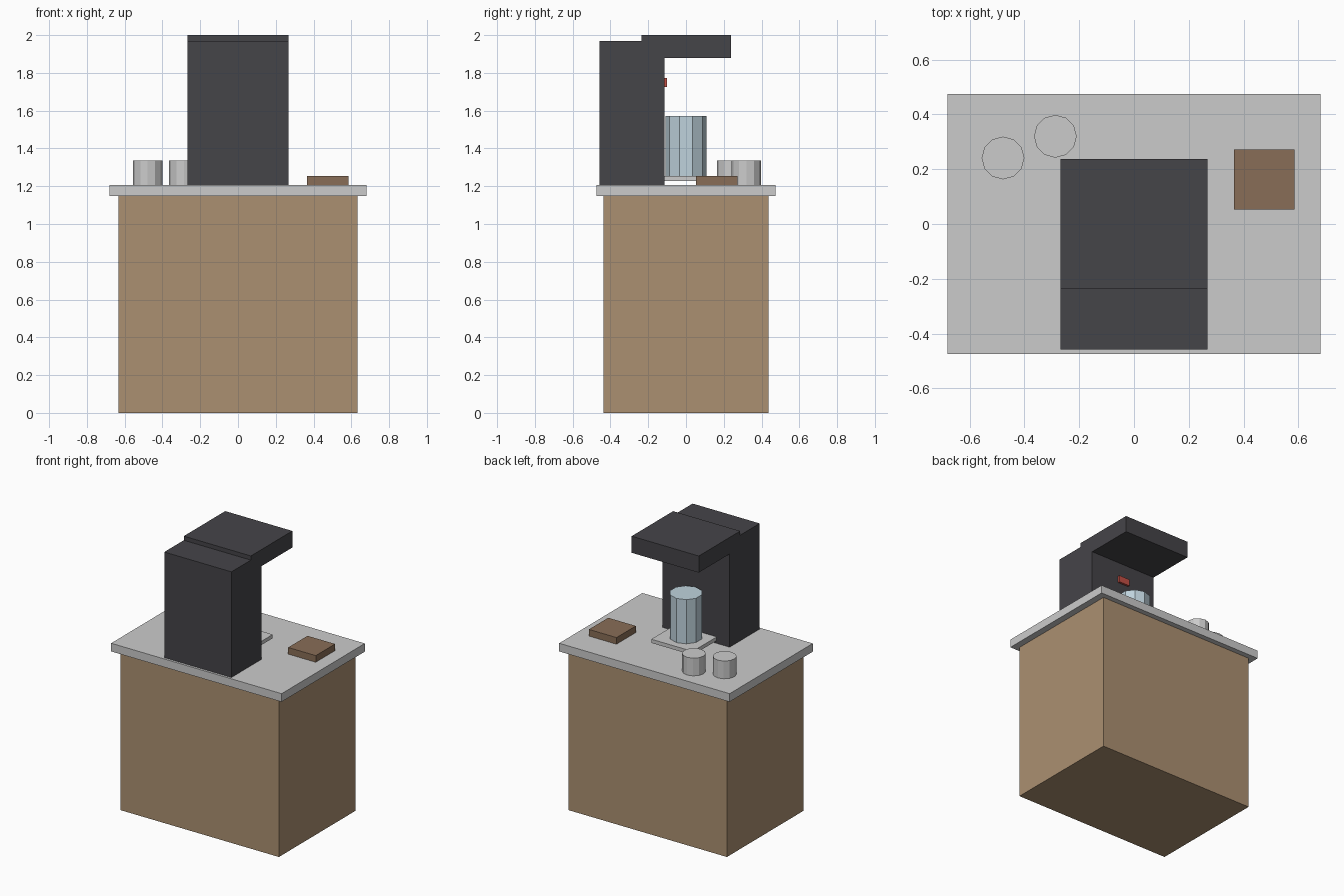
import bpy

if "Cube" in bpy.data.objects:
    bpy.data.objects.remove(bpy.data.objects["Cube"])


def material(name, colour):
    m = bpy.data.materials.new(name)
    m.diffuse_color = (*colour, 1)
    m.use_nodes = True
    m.node_tree.nodes["Principled BSDF"].inputs["Base Color"].default_value = m.diffuse_color
    return m


def finish(name, mat):
    obj = bpy.context.object
    obj.name = name
    if mat:
        obj.data.materials.append(mat)
    return obj


def box(name, x, y, z, mat=None):
    """Box given as (min, max) ranges along each axis."""
    bpy.ops.mesh.primitive_cube_add(size=1, location=[sum(r) / 2 for r in (x, y, z)])
    obj = finish(name, mat)
    obj.scale = [r[1] - r[0] for r in (x, y, z)]
    bpy.ops.object.transform_apply(location=False, rotation=False, scale=True)
    return obj


def cylinder(name, x, y, z, radius, sides, mat=None):
    bpy.ops.mesh.primitive_cylinder_add(vertices=sides, radius=radius,
                                        depth=z[1] - z[0], location=(x, y, sum(z) / 2))
    return finish(name, mat)


wood = material("light_wood", (0.41, 0.28, 0.165))
dark_wood = material("dark_wood", (0.25, 0.155, 0.095))
charcoal = material("charcoal", (0.06, 0.058, 0.066))
glass = material("glass", (0.52, 0.65, 0.72))
red = material("red", (0.55, 0.08, 0.06))

COUNTER = 1.207  # height of the work surface

# Cabinet and counter top
box("cabinet", (-0.633, 0.633), (-0.437, 0.437), (0, 1.148), wood)
box("counter_top", (-0.681, 0.681), (-0.475, 0.475), (1.148, COUNTER))

# Coffee machine: body, overhanging head, drip tray, indicator, carafe
box("machine_body", (-0.268, 0.268), (-0.458, -0.115), (COUNTER, 1.97), charcoal)
box("machine_head", (-0.268, 0.268), (-0.236, 0.237), (1.88, 2.0), charcoal)
box("drip_tray", (-0.165, 0.165), (-0.14, 0.16), (1.227, 1.254))
box("power_light", (-0.043, 0.043), (-0.125, -0.1), (1.726, 1.774), red)
cylinder("carafe", 0, 0, (1.25, 1.573), 0.109, 10, glass)

# Cups on one side, wooden box on the other
for i, (x, y) in enumerate([(-0.478, 0.241), (-0.287, 0.32)], 1):
    cylinder(f"cup_{i}", x, y, (COUNTER, 1.335), 0.078, 12)
box("wooden_box", (0.365, 0.585), (0.052, 0.272), (COUNTER, 1.255), dark_wood)
